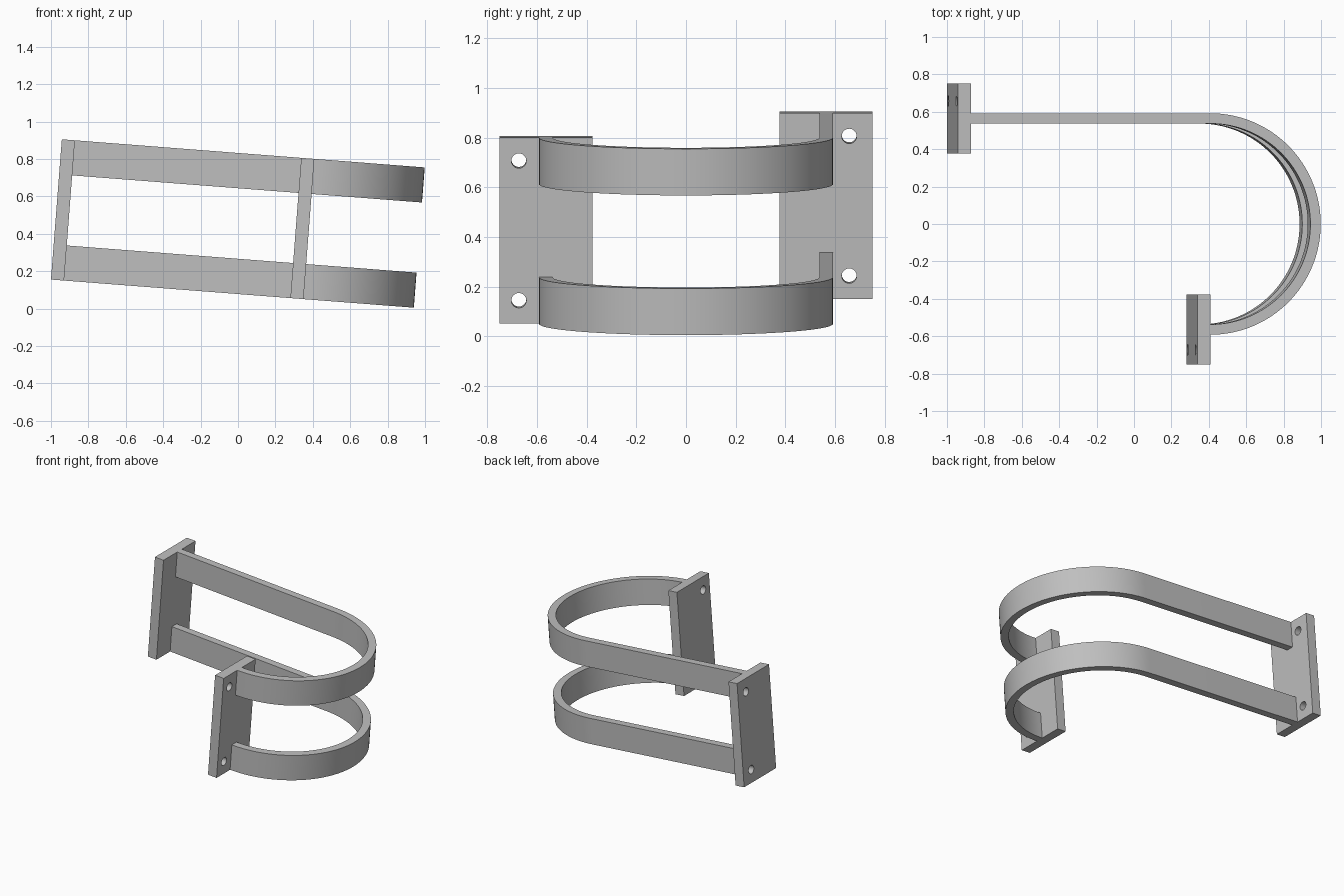
import bpy, bmesh, math
from mathutils import Matrix, Vector

if "Cube" in bpy.data.objects:
    bpy.data.objects.remove(bpy.data.objects["Cube"], do_unlink=True)

# Whole bracket leans slightly forward along its length
TILT = Matrix.Translation((-1, 0, 0.155)) @ Matrix.Rotation(math.radians(4.43), 4, 'Y')
HEIGHT, BAND_H, THICK = 0.752, 0.188, 0.07
OUTER, INNER = 0.592, 0.537
BEND_X = 1.354                      # where the straight run meets the half circle

grey = bpy.data.materials.new("plain grey")
grey.use_nodes = True
colour = (0.52, 0.52, 0.52, 1)
grey.diffuse_color = colour
grey.node_tree.nodes["Principled BSDF"].inputs["Base Color"].default_value = colour


def make_object(name, bm):
    bmesh.ops.recalc_face_normals(bm, faces=bm.faces)
    bm.transform(TILT)
    mesh = bpy.data.meshes.new(name)
    bm.to_mesh(mesh)
    bm.free()
    mesh.materials.append(grey)
    obj = bpy.data.objects.new(name, mesh)
    bpy.context.collection.objects.link(obj)
    return obj


def select_only(obj):
    bpy.ops.object.select_all(action='DESELECT')
    obj.select_set(True)
    bpy.context.view_layer.objects.active = obj


def smooth(obj):
    select_only(obj)
    bpy.ops.object.shade_smooth_by_angle(angle=math.radians(30))


# Flat mounting plate with two screw holes
def plate(name, x, y_min, y_max, hole_y):
    bm = bmesh.new()
    centre = Vector((x + THICK / 2, (y_min + y_max) / 2, HEIGHT / 2))
    size = Matrix.Diagonal((THICK, y_max - y_min, HEIGHT, 1))
    bmesh.ops.create_cube(bm, size=1, matrix=Matrix.Translation(centre) @ size)
    obj = make_object(name, bm)

    holes = bmesh.new()
    for z in (BAND_H / 2, HEIGHT - BAND_H / 2):
        place = Matrix.Translation((centre.x, hole_y, z)) @ Matrix.Rotation(math.pi / 2, 4, 'Y')
        bmesh.ops.create_cone(holes, cap_ends=True, segments=32, radius1=0.03,
                              radius2=0.03, depth=THICK * 3, matrix=place)
    cutter = make_object("hole_cutter", holes)
    cutter.hide_render = True

    cut = obj.modifiers.new("screw holes", 'BOOLEAN')
    cut.operation, cut.solver, cut.object = 'DIFFERENCE', 'EXACT', cutter
    select_only(obj)
    bpy.ops.object.modifier_apply(modifier=cut.name)
    bpy.data.objects.remove(cutter, do_unlink=True)
    smooth(obj)


# Hook-shaped strap: straight run, then a half circle
def strap(name, z):
    bm = bmesh.new()
    steps = 64
    angles = [math.pi / 2 - math.pi * i / steps for i in range(steps + 1)]

    def section(x, y_out, x_in, y_in):
        return [bm.verts.new(p) for p in ((x, y_out, z), (x, y_out, z + BAND_H),
                                          (x_in, y_in, z + BAND_H), (x_in, y_in, z))]

    rings = [section(THICK, OUTER, THICK, INNER)]
    for a in angles:
        c, s = math.cos(a), math.sin(a)
        rings.append(section(BEND_X + OUTER * c, OUTER * s, BEND_X + INNER * c, INNER * s))
    for a, b in zip(rings, rings[1:]):
        for i in range(4):
            j = (i + 1) % 4
            bm.faces.new((a[i], a[j], b[j], b[i]))
    bm.faces.new(rings[0])
    bm.faces.new(rings[-1])
    smooth(make_object(name, bm))


plate("rear_mounting_plate", 0, 0.377, 0.75, 0.657)
plate("front_mounting_plate", BEND_X - THICK, -0.75, -0.377, -0.673)
strap("lower_strap", 0)
strap("upper_strap", HEIGHT - BAND_H)
